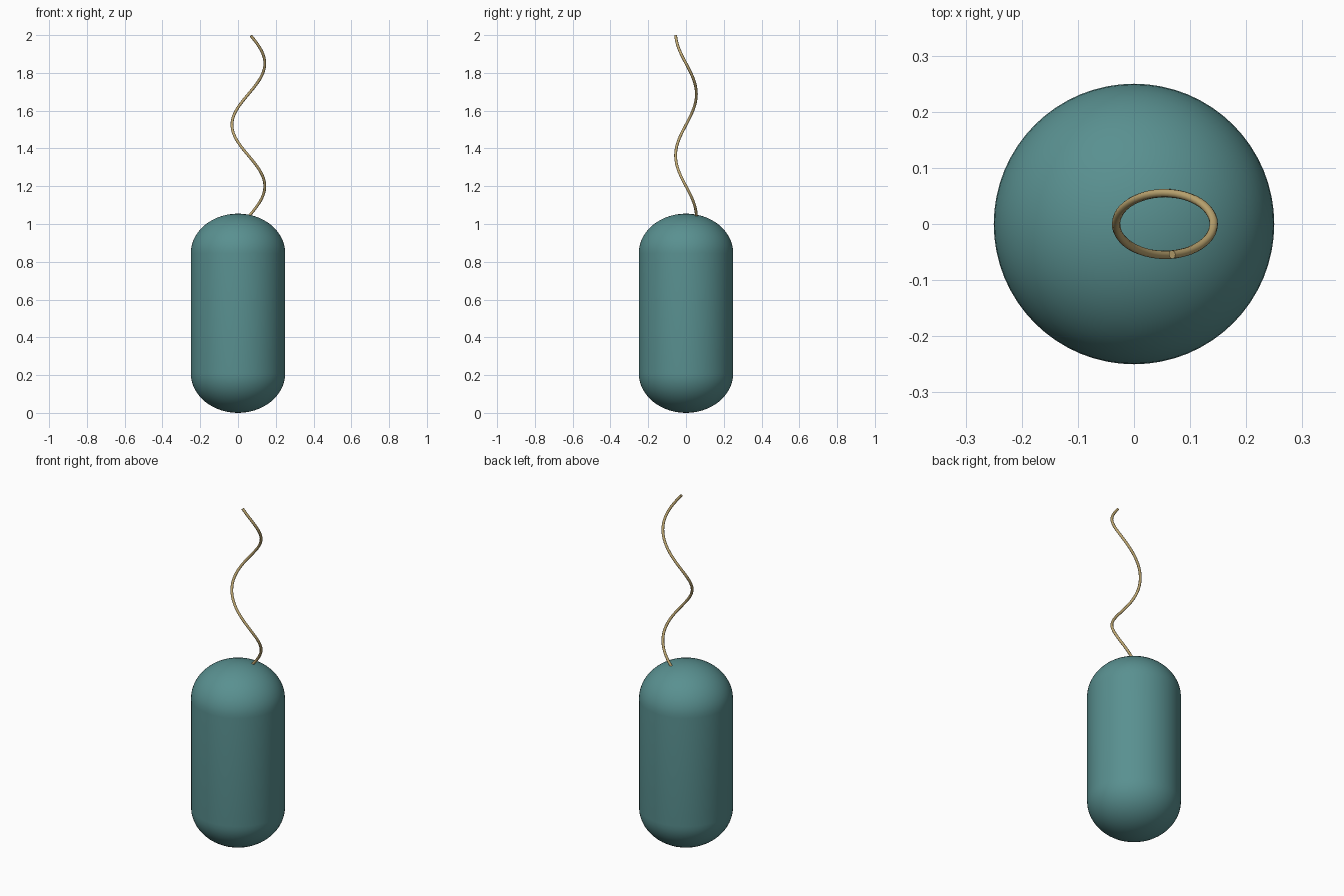
import bpy, bmesh, math

if "Cube" in bpy.data.objects:
    bpy.data.objects.remove(bpy.data.objects["Cube"])


def material(name, rgb):
    m = bpy.data.materials.new(name)
    m.diffuse_color = (*rgb, 1.0)
    m.use_nodes = True
    m.node_tree.nodes["Principled BSDF"].inputs["Base Color"].default_value = m.diffuse_color
    return m


teal = material("teal", (0.10, 0.28, 0.28))
tan = material("tan", (0.52, 0.39, 0.17))

# Capsule body: straight wall with slightly flattened round ends
R, CAP, LOW, HIGH = 0.25, 0.21, 0.21, 0.845
STEPS, SEG = 14, 64
profile = []
for i in range(STEPS + 1):
    a = -math.pi / 2 + math.pi / 2 * i / STEPS
    profile.append((R * math.cos(a), LOW + CAP * math.sin(a)))
for i in range(STEPS + 1):
    a = math.pi / 2 * i / STEPS
    profile.append((R * math.cos(a), HIGH + CAP * math.sin(a)))

bm = bmesh.new()
verts = [bm.verts.new((r, 0, z)) for r, z in profile]
edges = [bm.edges.new(pair) for pair in zip(verts, verts[1:])]
bmesh.ops.spin(bm, geom=verts + edges, cent=(0, 0, 0), axis=(0, 0, 1),
               angle=2 * math.pi, steps=SEG)
bmesh.ops.remove_doubles(bm, verts=bm.verts, dist=1e-4)
bmesh.ops.recalc_face_normals(bm, faces=bm.faces)
for f in bm.faces:
    f.smooth = True
mesh = bpy.data.meshes.new("body")
bm.to_mesh(mesh)
bm.free()
mesh.materials.append(teal)
body = bpy.data.objects.new("body", mesh)
bpy.context.collection.objects.link(body)

# Tail: thin tube on an elliptical helix, one and a half turns
Z0, Z1, PERIOD, N = 1.03, 1.997, 0.65, 72
curve = bpy.data.curves.new("tail", "CURVE")
curve.dimensions = "3D"
curve.bevel_depth = 0.0075
curve.bevel_resolution = 3
curve.use_fill_caps = True
spline = curve.splines.new("POLY")
spline.points.add(N)
for i, p in enumerate(spline.points):
    z = Z0 + (Z1 - Z0) * i / N
    t = 2 * math.pi * (z - 1.2) / PERIOD
    p.co = (0.055 + 0.087 * math.cos(t), -0.055 * math.sin(t), z, 1)
curve.materials.append(tan)
tail = bpy.data.objects.new("tail", curve)
bpy.context.collection.objects.link(tail)
bpy.context.view_layer.objects.active = tail
tail.select_set(True)
bpy.ops.object.convert(target="MESH")
bpy.ops.object.shade_smooth_by_angle(angle=math.radians(50))
